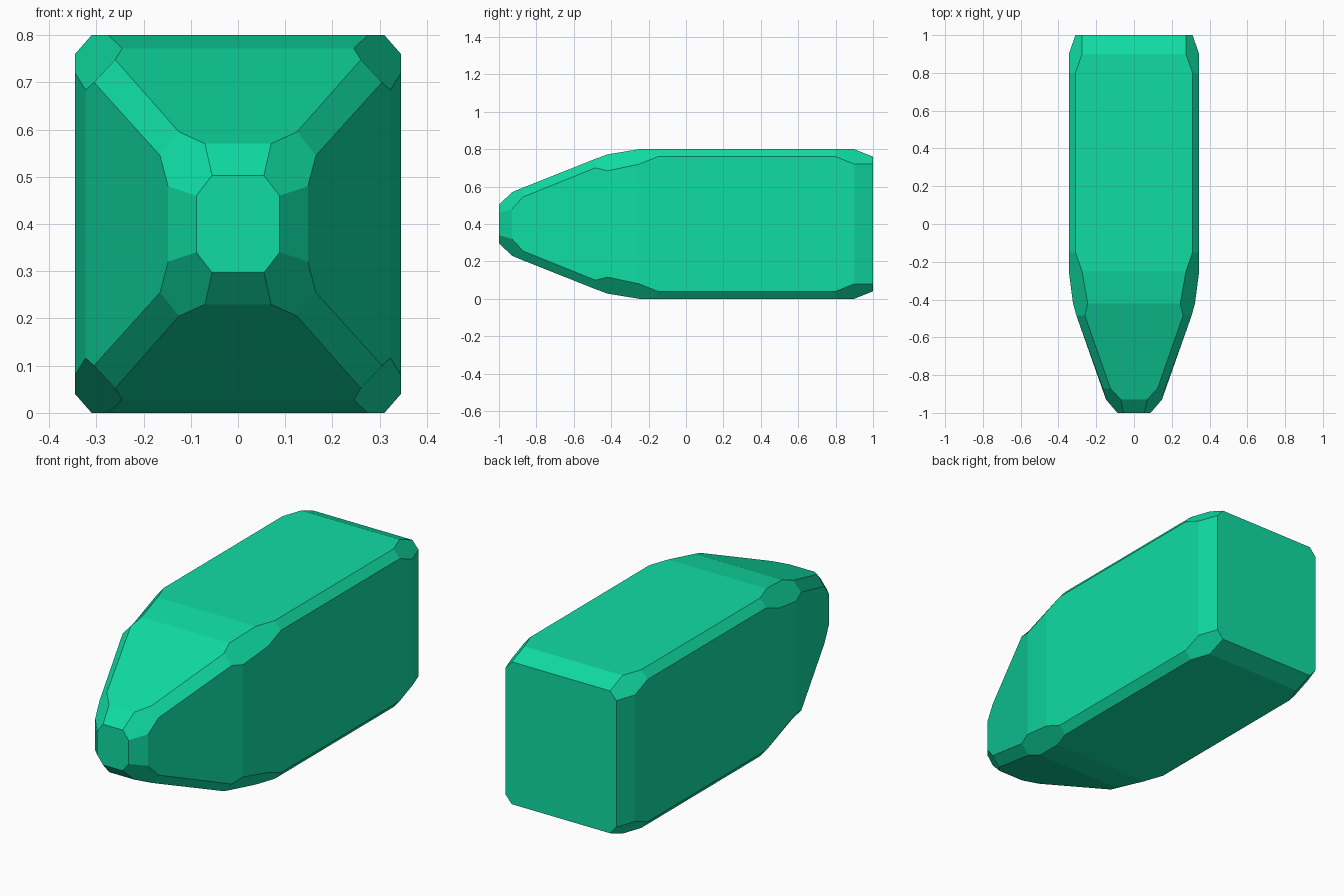
import bpy, bmesh

if "Cube" in bpy.data.objects:
    bpy.data.objects.remove(bpy.data.objects["Cube"])

# Matching points along one long edge, back to front: the top/bottom side of the
# chamfer and the left/right side of it.  (y, x_top, z_top, x_side, z_side), z from mid height
STATIONS = [
    (1.00, .275, .360, .310, .320),
    (0.90, .275, .400, .345, .320),
    (0.80, .310, .400, .345, .360),
    (-.15, .310, .400, .345, .360),
    (-.25, .275, .400, .345, .320),
    (-.42, .245, .372, .323, .284),
    (-.485, .260, .348, .305, .300),
    (-.87, .125, .195, .165, .145),
    (-.93, .070, .170, .148, .080),
    (-1.0, .055, .103, .088, .060),
]
PANELS = [(0, 1), (1, 4), (4, 5), (5, 8), (8, 9)]    # station spans of the big faces
CHAMFERS = [(0, 2), (2, 3), (3, 6), (6, 7), (7, 9)]  # station spans of the chamfers

bm = bmesh.new()
top, side = {}, {}
CORNERS = [(1, 1), (-1, 1), (-1, -1), (1, -1)]
for sx, sz in CORNERS:
    top[sx, sz] = [bm.verts.new((sx * a, y, .4 + sz * b)) for y, a, b, c, d in STATIONS]
    side[sx, sz] = [bm.verts.new((sx * c, y, .4 + sz * d)) for y, a, b, c, d in STATIONS]


def strip(chain_a, chain_b, spans):
    """One flat face between two chains for each span of stations."""
    for i, j in spans:
        bm.faces.new(chain_a[i:j + 1] + chain_b[i:j + 1][::-1])


# Top, bottom, left and right panels, then the four chamfered edges
for s in (1, -1):
    strip(top[1, s], top[-1, s], PANELS)
    strip(side[s, 1], side[s, -1], PANELS)
for c in CORNERS:
    strip(top[c], side[c], CHAMFERS)

# Octagonal back and front caps
for k in (0, -1):
    ring = []
    for n, c in enumerate(CORNERS):
        pair = [side[c][k], top[c][k]]
        ring += pair if n % 2 == 0 else pair[::-1]
    bm.faces.new(ring)

bmesh.ops.recalc_face_normals(bm, faces=bm.faces)
mesh = bpy.data.meshes.new("tapered_block")
bm.to_mesh(mesh)
bm.free()

# Single emerald colour
mat = bpy.data.materials.new("emerald green")
mat.diffuse_color = (0.005, 0.72, 0.37, 1)
mat.use_nodes = True
mat.node_tree.nodes["Principled BSDF"].inputs["Base Color"].default_value = mat.diffuse_color
mesh.materials.append(mat)
bpy.context.collection.objects.link(bpy.data.objects.new("tapered_block", mesh))
